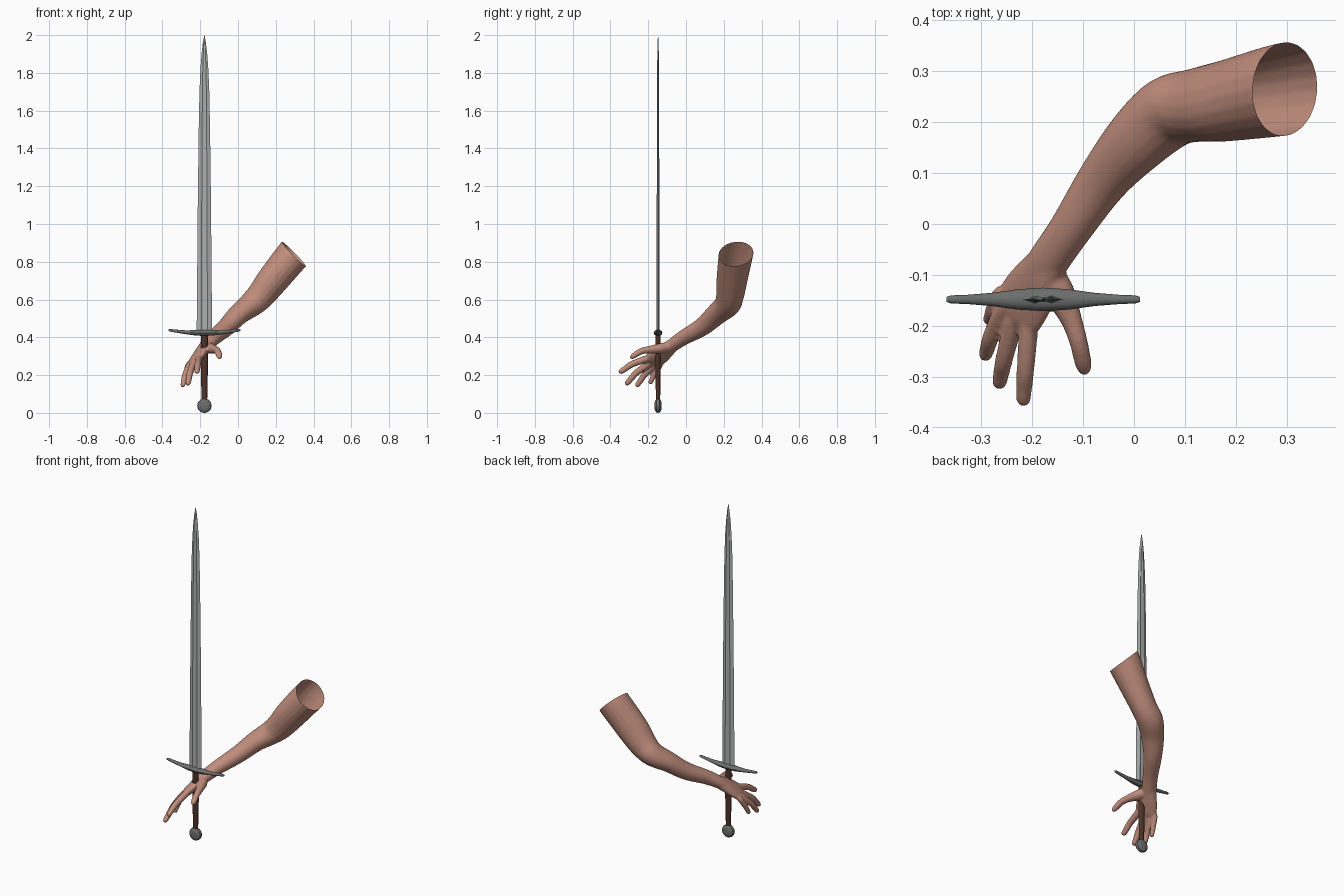
import bpy, bmesh, math
from mathutils import Vector as V

if "Cube" in bpy.data.objects:
    bpy.data.objects.remove(bpy.data.objects["Cube"])

SX, SY = -0.178, -0.148          # sword axis


def material(name, rgb):
    m = bpy.data.materials.new(name)
    m.diffuse_color = (*rgb, 1)
    m.use_nodes = True
    m.node_tree.nodes["Principled BSDF"].inputs["Base Color"].default_value = m.diffuse_color
    return m


skin = material("skin", (0.53, 0.27, 0.205))
steel = material("blade steel", (0.42, 0.43, 0.43))
iron = material("dark iron", (0.15, 0.155, 0.155))
leather = material("brown leather", (0.075, 0.033, 0.022))


def add_object(name, bm, mat, angle=40):
    bmesh.ops.recalc_face_normals(bm, faces=bm.faces)
    me = bpy.data.meshes.new(name)
    bm.to_mesh(me)
    bm.free()
    me.materials.append(mat)
    ob = bpy.data.objects.new(name, me)
    bpy.context.collection.objects.link(ob)
    bpy.ops.object.select_all(action='DESELECT')
    ob.select_set(True)
    bpy.context.view_layer.objects.active = ob
    bpy.ops.object.shade_smooth_by_angle(angle=math.radians(angle))
    return ob


def loft(bm, rings):
    """Skin a list of equal-length rings and cap both ends."""
    rows = [[bm.verts.new(p) for p in r] for r in rings]
    n = len(rows[0])
    for a, b in zip(rows, rows[1:]):
        for i in range(n):
            j = (i + 1) % n
            bm.faces.new((a[i], a[j], b[j], b[i]))
    bm.faces.new(rows[0][::-1])
    bm.faces.new(rows[-1])


def smooth_path(pts, steps=5):
    """Catmull-Rom through tuples (x, y, z, half width, half thickness)."""
    p = [pts[0]] + pts + [pts[-1]]
    out = []
    for k in range(1, len(p) - 2):
        for s in range(steps):
            t = s / steps
            out.append([0.5 * (2 * b + (c - a) * t + (2 * a - 5 * b + 4 * c - d) * t * t
                               + (3 * b - a - 3 * c + d) * t ** 3)
                        for a, b, c, d in zip(*p[k - 1:k + 3])])
    return out + [list(pts[-1])]


def limb(bm, pts, side, n=20):
    path = smooth_path(pts)
    rings = []
    for k, q in enumerate(path):
        t = (V(path[min(k + 1, len(path) - 1)][:3]) - V(path[max(k - 1, 0)][:3])).normalized()
        u = (V(side) - t * V(side).dot(t)).normalized()
        w = t.cross(u)
        rings.append([V(q[:3]) + u * q[3] * math.cos(a) + w * q[4] * math.sin(a)
                      for a in (2 * math.pi * i / n for i in range(n))])
    loft(bm, rings)


# Arm: upper arm, elbow, forearm, wrist
bm = bmesh.new()
limb(bm, [(0.36, 0.272, 0.91, .093, .09), (0.295, 0.264, 0.84, .092, .09),
          (0.185, 0.243, 0.705, .078, .087), (0.12, 0.233, 0.622, .071, .077),
          (0.068, 0.218, 0.572, .072, .066), (0.005, 0.163, 0.523, .064, .055),
          (-0.06, 0.087, 0.456, .051, .048), (-0.125, -0.01, 0.40, .042, .04),
          (-0.165, -0.068, 0.36, .041, .034), (-0.185, -0.1, 0.335, .04, .03)],
     (0.8, -0.6, 0.2))

# Palm, spread from the wrist to the knuckles
across = (0.057, -0.075, 0.035)
limb(bm, [(-0.155, -0.055, 0.37, .036, .030), (-0.182, -0.095, 0.34, .047, .031),
          (-0.205, -0.135, 0.308, .060, .027), (-0.228, -0.172, 0.277, .061, .021),
          (-0.238, -0.188, 0.264, .050, .012)], across)
# Thumb muscle and thumb
limb(bm, [(-0.168, -0.085, 0.352, .024, .024), (-0.146, -0.135, 0.341, .030, .027),
          (-0.122, -0.19, 0.335, .021, .020), (-0.108, -0.235, 0.327, .018, .017),
          (-0.100, -0.272, 0.306, .017, .015), (-0.097, -0.288, 0.293, .012, .011),
          (-0.096, -0.293, 0.288, .005, .005)], (1, 0, 0.3))
# Fingers: base, middle joint, tip
for base, joint, tip, r in [
        ((-0.207, -0.205, 0.288), (-0.213, -0.285, 0.258), (-0.218, -0.355, 0.212), .018),
        ((-0.235, -0.190, 0.265), (-0.254, -0.262, 0.213), (-0.266, -0.320, 0.148), .018),
        ((-0.255, -0.165, 0.255), (-0.280, -0.220, 0.200), (-0.294, -0.264, 0.138), .017),
        ((-0.262, -0.138, 0.255), (-0.277, -0.168, 0.203), (-0.286, -0.193, 0.152), .015)]:
    b, j, e = V(base), V(joint), V(tip)
    root = V((-0.205, -0.13, 0.308)).lerp(b, 0.6)
    rows = [(root, .85), (b, 1.08), (j, 1), (j.lerp(e, .5), .92), (j.lerp(e, .88), .78), (e, .3)]
    limb(bm, [(*p, r * k, r * k * .95) for p, k in rows], across, 14)

arm = add_object("arm_raw", bm, skin)
remesh = arm.modifiers.new("fuse", 'REMESH')
remesh.mode = 'VOXEL'
remesh.voxel_size = 0.005
blend = arm.modifiers.new("blend", 'SMOOTH')
blend.factor = 0.5
blend.iterations = 5
dg = bpy.context.evaluated_depsgraph_get()
bm = bmesh.new()
bm.from_mesh(arm.evaluated_get(dg).to_mesh())
bpy.data.objects.remove(arm)
# Cut the shoulder end so that the arm is an open shell
bmesh.ops.bisect_plane(bm, geom=bm.verts[:] + bm.edges[:] + bm.faces[:],
                       plane_co=(0.296, 0.264, 0.841), plane_no=(0.70, -0.08, 0.69),
                       clear_outer=True)
for f in bm.faces:
    f.material_index = 0
add_object("arm", bm, skin, 80)

# Blade with a shallow central groove
bm = bmesh.new()
half = [(1, 0), (.4, 1), (.2, .6), (-.2, .6), (-.4, 1)]
section = half + [(-x, -y) for x, y in half]
loft(bm, [[(SX + x * w, SY + y * t, z) for x, y in section] for z, w, t in
          [(.42, .041, .008), (.75, .038, .0075), (1.1, .035, .007), (1.5, .030, .006),
           (1.7, .026, .005), (1.82, .021, .0045), (1.9, .015, .004),
           (1.96, .008, .003), (2.0, .0006, .0005)]])
add_object("blade", bm, steel, 20)

# Crossguard, diamond-shaped from above with raised ends
bm = bmesh.new()
stations = [(.0, .424, .023, .017), (.05, .424, .020, .014), (.10, .427, .013, .010),
            (.15, .433, .009, .008), (.18, .437, .008, .007), (.19, .438, .005, .004)]
stations = [(-x, *s) for x, *s in stations[:0:-1]] + stations
loft(bm, [[(SX + x, SY + b * math.cos(a), z + c * math.sin(a))
           for a in (math.tau * i / 12 for i in range(12))] for x, z, b, c in stations])
add_object("crossguard", bm, iron)

# Grip
bm = bmesh.new()
loft(bm, [[(SX + a * math.cos(k), SY + .75 * a * math.sin(k), z)
           for k in (math.tau * i / 16 for i in range(16))]
          for z, a in [(.07, .015), (.16, .017), (.25, .019), (.33, .0185), (.415, .018)]])
add_object("grip", bm, leather)

# Disc pommel
bm = bmesh.new()
loft(bm, [[(SX + r * math.cos(k), SY + y, .038 + r * math.sin(k))
           for k in (math.tau * i / 20 for i in range(20))]
          for y, r in [(-.018, .018), (-.016, .026), (-.009, .036), (0, .038),
                       (.009, .036), (.016, .026), (.018, .018)]])
add_object("pommel", bm, iron)
